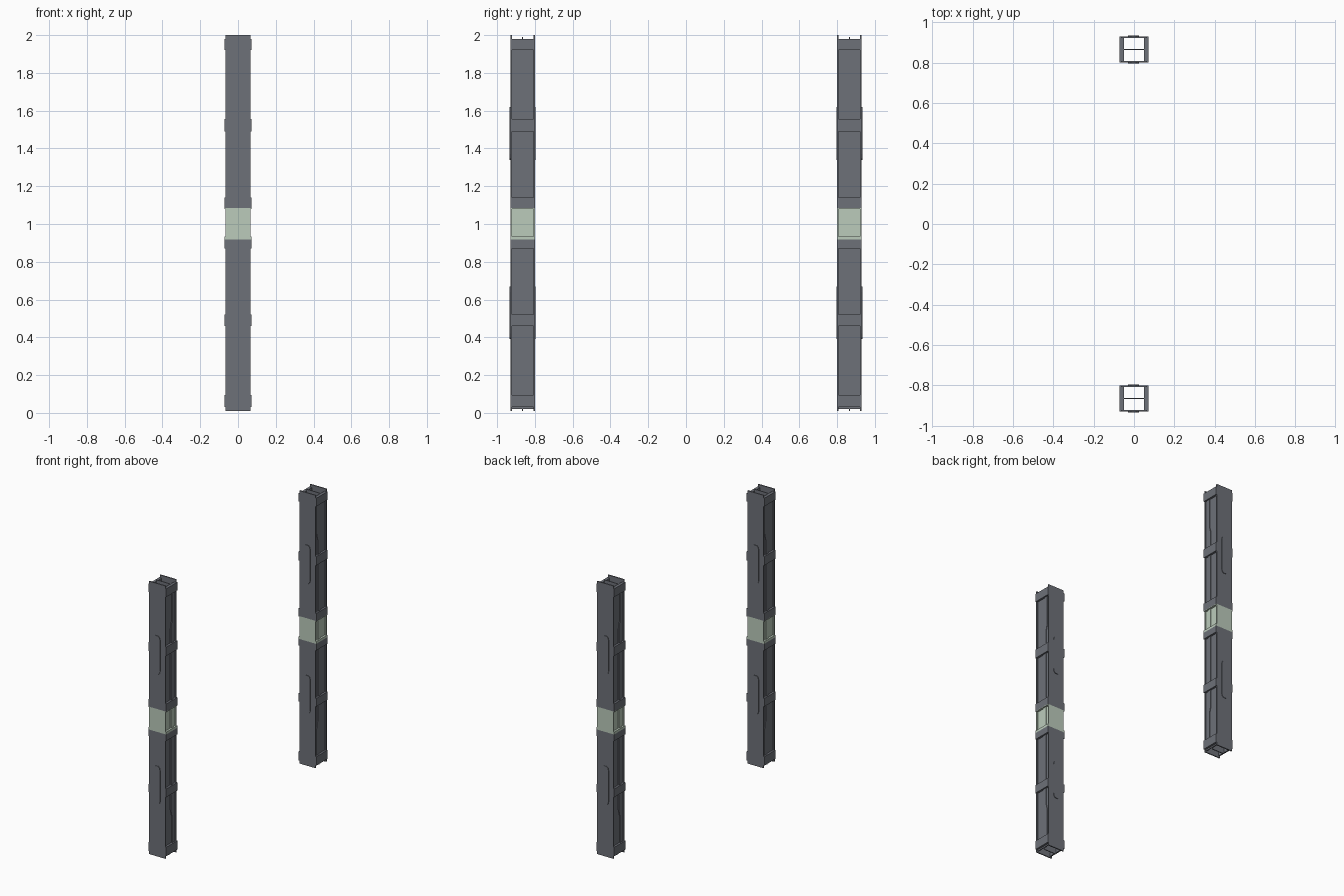
import bpy, bmesh, math
from mathutils import Vector

if "Cube" in bpy.data.objects:
    bpy.data.objects.remove(bpy.data.objects["Cube"])


def make_mat(name, col):
    m = bpy.data.materials.new(name)
    m.diffuse_color = (*col, 1)
    m.use_nodes = True
    m.node_tree.nodes["Principled BSDF"].inputs["Base Color"].default_value = m.diffuse_color
    return m


DARK = make_mat("slate grey", (0.155, 0.165, 0.19))
LIGHT = make_mat("pale green", (0.50, 0.60, 0.50))
BAND_LO, BAND_HI = 0.918, 1.085
CY = 0.865      # post centre distance from the origin
H = 0.065       # half width of a post


def box(bm, x0, x1, y0, y1, z0, z1):
    vs = bmesh.ops.create_cube(bm, size=1)["verts"]
    for v in vs:
        v.co = Vector((x0 if v.co.x < 0 else x1,
                       y0 if v.co.y < 0 else y1,
                       z0 if v.co.z < 0 else z1))


def prism(bm, pts, depth):
    """Extrude a closed loop of points along a depth vector."""
    f = bm.faces.new([bm.verts.new(p) for p in pts])
    r = bmesh.ops.extrude_face_region(bm, geom=[f])
    for v in r["geom"]:
        if isinstance(v, bmesh.types.BMVert):
            v.co += Vector(depth)


def finish(bm, name, side):
    """Place on one side, cut at the band edges and colour by height."""
    for v in bm.verts:
        v.co.y = side * (CY - v.co.y)      # local +y points to the middle
    for z in (BAND_LO, BAND_HI):
        bmesh.ops.bisect_plane(bm, geom=bm.verts[:] + bm.edges[:] + bm.faces[:],
                               plane_co=(0, 0, z), plane_no=(0, 0, 1))
    bmesh.ops.recalc_face_normals(bm, faces=bm.faces[:])
    for f in bm.faces:
        f.material_index = int(BAND_LO < f.calc_center_median().z < BAND_HI)
    me = bpy.data.meshes.new(name)
    bm.to_mesh(me)
    bm.free()
    me.materials.append(DARK)
    me.materials.append(LIGHT)
    bpy.context.collection.objects.link(bpy.data.objects.new(name, me))


STRAPS = [(0.03, 0.095), (0.46, 0.52), (0.87, 0.935),
          (1.08, 1.14), (1.49, 1.555), (1.92, 1.98)]

for side, tag in ((-1, "near"), (1, "far")):
    # wide plates on the front and back of the post
    bm = bmesh.new()
    for s in (-1, 1):
        y0, y1 = sorted((s * H, s * (H - 0.008)))
        box(bm, -H, H, y0, y1, 0.01, 2.0)
    finish(bm, tag + "_post_plates", side)

    # recessed side walls
    bm = bmesh.new()
    for s in (-1, 1):
        x0, x1 = sorted((s * 0.050, s * 0.056))
        box(bm, x0, x1, -0.057, 0.057, 0.02, 1.98)
    finish(bm, tag + "_side_walls", side)

    # inner web
    bm = bmesh.new()
    box(bm, -0.05, 0.05, -0.003, 0.003, 0.01, 1.99)
    finish(bm, tag + "_inner_web", side)

    # straps across the recessed sides
    bm = bmesh.new()
    for s in (-1, 1):
        for z0, z1 in STRAPS:
            x0, x1 = sorted((s * 0.054, s * 0.071))
            box(bm, x0, x1, -0.0645, 0.0645, z0, z1)
    finish(bm, tag + "_straps", side)

    # raised conduit with a jog near each end
    path = [(0.031, 0.09), (0.031, 0.29), (0.018, 0.34),
            (0.018, 1.66), (0.031, 1.71), (0.031, 1.925)]
    bm = bmesh.new()
    for s in (-1, 1):
        pts = [(s * 0.055, u - 0.014, z) for u, z in path]
        pts += [(s * 0.055, u + 0.014, z) for u, z in reversed(path)]
        prism(bm, pts, (s * 0.006, 0, 0))
    finish(bm, tag + "_conduits", side)

    # long rounded pads on both plates
    bm = bmesh.new()
    for s in (-1, 1):
        for zc in (0.53, 1.48):
            pts = []
            for sx, sz in ((1, 1), (-1, 1), (-1, -1), (1, -1)):
                corner = [(0.027, 0.11), (0.022, 0.13), (0.012, 0.14)]
                if sx * sz < 0:
                    corner.reverse()
                pts += [(sx * a - 0.002, s * (H - 0.001), zc + sz * b)
                        for a, b in corner]
            prism(bm, pts, (0, s * 0.005, 0))
    finish(bm, tag + "_pads", side)
